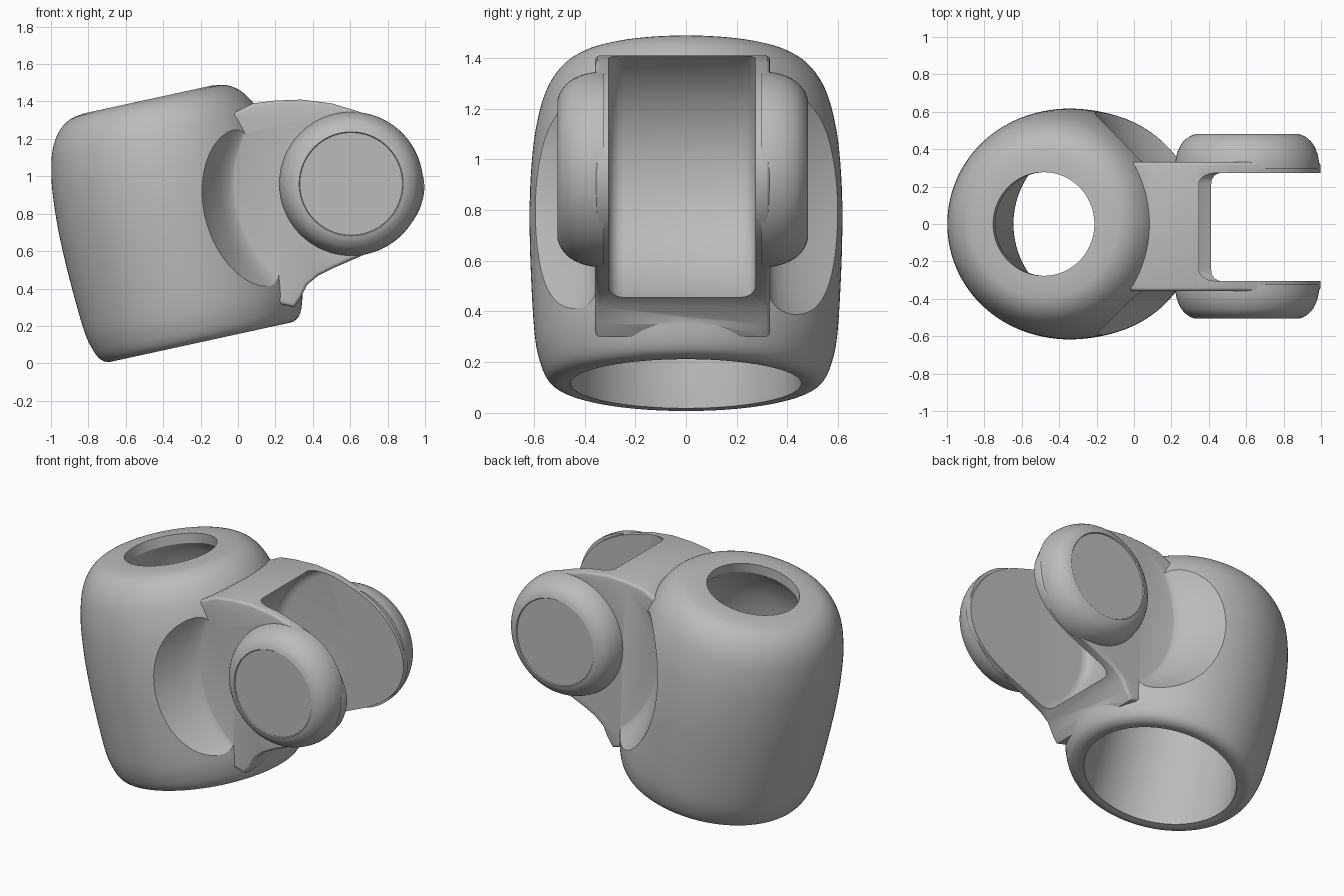
import bpy, bmesh, math
from mathutils import Matrix, Vector

if "Cube" in bpy.data.objects:
    bpy.data.objects.remove(bpy.data.objects["Cube"])

grey = bpy.data.materials.new("plain grey")
grey.diffuse_color = (0.5, 0.5, 0.5, 1)
grey.use_nodes = True
grey.node_tree.nodes["Principled BSDF"].inputs["Base Color"].default_value = grey.diffuse_color

MID = -0.013                       # middle plane of the fork
PIVOT = Vector((0.605, MID, 0.96))
TILT = math.radians(-12.3)


def finish(name, bm):
    bmesh.ops.recalc_face_normals(bm, faces=bm.faces)
    me = bpy.data.meshes.new(name)
    bm.to_mesh(me)
    bm.free()
    ob = bpy.data.objects.new(name, me)
    bpy.context.collection.objects.link(ob)
    me.materials.append(grey)
    return ob


def lathe(name, profile, matrix, steps=96):
    """Closed solid turned round local z from (radius, height) points that start and end on the axis."""
    bm = bmesh.new()
    vs = [bm.verts.new((r, 0, h)) for r, h in profile]
    es = [bm.edges.new(p) for p in zip(vs, vs[1:])]
    bmesh.ops.spin(bm, geom=vs + es, axis=(0, 0, 1), cent=(0, 0, 0),
                   angle=math.tau, steps=steps)
    bmesh.ops.remove_doubles(bm, verts=bm.verts, dist=1e-5)
    bm.transform(matrix)
    return finish(name, bm)


def smooth(points, n=4):
    """Catmull-Rom curve through the points."""
    p = [Vector(q) for q in points]
    p = [2 * p[0] - p[1]] + p + [2 * p[-1] - p[-2]]
    out = []
    for a, b, c, d in zip(p, p[1:], p[2:], p[3:]):
        for i in range(n):
            t = i / n
            out.append(0.5 * (2 * b + (c - a) * t + (2 * a - 5 * b + 4 * c - d) * t * t
                              + (3 * b - a - 3 * c + d) * t ** 3))
    return [tuple(q) for q in out] + [tuple(p[-2])]


def across(side, centre=PIVOT):
    """Turns local z to point along y, to the front (-1) or the back (+1)."""
    return Matrix.Translation(centre) @ Matrix.Rotation(-side * math.pi / 2, 4, 'X')


def combine(target, other, operation):
    m = target.modifiers.new(operation, 'BOOLEAN')
    m.operation, m.object, m.solver = operation, other, 'EXACT'
    bpy.context.view_layer.objects.active = target
    bpy.ops.object.modifier_apply(modifier=m.name)
    bpy.data.objects.remove(other)


# tilted sleeve body
axis = Matrix.Translation((-0.2, 0, 0.115)) @ Matrix.Rotation(TILT, 4, 'Y')
outer = smooth([(0.46, 0), (0.505, 0.0), (0.545, 0.025), (0.575, 0.09), (0.597, 0.2),
                (0.612, 0.45), (0.617, 0.7), (0.608, 0.9), (0.59, 1.04), (0.555, 1.17),
                (0.50, 1.26), (0.43, 1.31), (0.35, 1.326)])
body = lathe("sleeve_bracket", [(0, 0)] + outer + [(0, 1.326)], axis, 128)

# hollowed flanks beside the fork
flank = smooth([(0.60, 0.338), (0.645, 0.355), (0.70, 0.41), (0.77, 0.52), (0.84, 0.66)])
for side in (-1, 1):
    combine(body, lathe("flank_cutter", [(0, 0.338)] + flank + [(0, 0.66)], across(side)),
            'DIFFERENCE')

# fork block: neck and rounded end
outline = [(-0.2, 1.25), (0.0, 1.35), (0.08, 1.39), (0.2, 1.405), (0.34, 1.41)]
outline += smooth([(0.5, 1.39), (0.7, 1.325), (0.85, 1.23), (0.95, 1.1), (0.997, 0.95),
                   (0.96, 0.8), (0.86, 0.685), (0.73, 0.605)])
outline += [(0.5, 0.505), (0.43, 0.47), (0.37, 0.42), (0.335, 0.35), (0.3, 0.3), (-0.1, 0.4)]
bm = bmesh.new()
face = bm.faces.new([bm.verts.new((x, MID - 0.345, z)) for x, z in outline])
r = bmesh.ops.extrude_face_region(bm, geom=[face])
top = [v for v in r["geom"] if isinstance(v, bmesh.types.BMVert)]
bmesh.ops.translate(bm, verts=top, vec=(0, 0.69, 0))
rims = [e for e in bm.edges if abs(e.verts[0].co.y - e.verts[1].co.y) < 1e-5]
bmesh.ops.bevel(bm, geom=rims, offset=0.018, segments=3, profile=0.5, affect='EDGES')
combine(body, finish("fork", bm), 'UNION')

# round bosses with a shallow recessed cap
rounding = smooth([(0.385, 0.325), (0.382, 0.36), (0.37, 0.405), (0.345, 0.45),
                   (0.31, 0.48), (0.278, 0.4935)])
for side in (-1, 1):
    combine(body, lathe("boss", [(0, 0.31), (0.385, 0.31)] + rounding
                        + [(0.274, 0.488), (0, 0.488)], across(side)), 'UNION')

# bore through the sleeve
bore = smooth([(0.45, 0.035), (0.43, 0.3), (0.415, 0.6), (0.40, 0.9), (0.37, 1.08),
               (0.32, 1.2), (0.278, 1.265)])
combine(body, lathe("bore_cutter", [(0, -0.1), (0.455, -0.1), (0.455, 0.0)] + bore
                    + [(0.275, 1.45), (0, 1.45)], axis), 'DIFFERENCE')

# round slot between the fork arms
corner = [(0.48 + 0.06 * math.sin(a), 0.23 + 0.06 * math.cos(a))
          for a in (math.pi / 2 * i / 6 for i in range(7))]
slot = [(0, 0.29)] + corner + [(q, -h) for q, h in reversed(corner)] + [(0, -0.29)]
combine(body, lathe("slot_cutter", slot, across(1, Vector((0.63, MID - 0.003, 0.95)))),
        'DIFFERENCE')

bpy.ops.object.select_all(action='DESELECT')
body.select_set(True)
bpy.context.view_layer.objects.active = body
bpy.ops.object.shade_smooth_by_angle(angle=math.radians(32))
